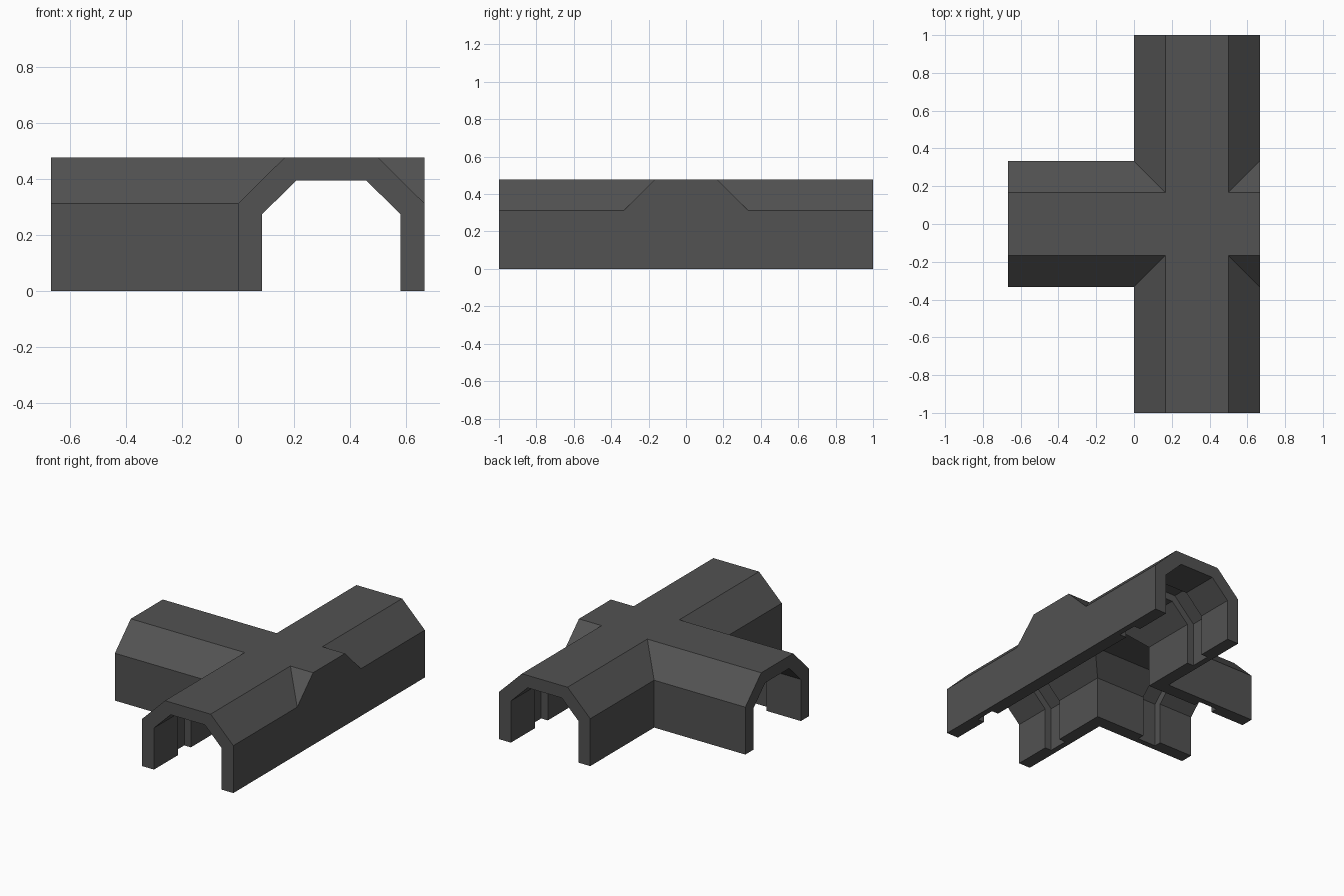
import bpy

if "Cube" in bpy.data.objects:
    bpy.data.objects.remove(bpy.data.objects["Cube"])

# Single dark grey material
grey = bpy.data.materials.new("dark_grey")
grey.diffuse_color = (0.085, 0.085, 0.085, 1)
grey.use_nodes = True
grey.node_tree.nodes["Principled BSDF"].inputs["Base Color"].default_value = grey.diffuse_color

CX = 0.333      # centre line of the long corridor
SIDE = 0.666    # outer width


def tunnel(name, axis, start, end, w, shoulder, top_w, top, base=0.0):
    """Chamfered arch profile extruded along x or y."""
    prof = [(-w, base), (w, base), (w, shoulder), (top_w, top),
            (-top_w, top), (-w, shoulder)]
    verts = []
    for t in (start, end):
        for u, z in prof:
            verts.append((t, u, z) if axis == "x" else (CX + u, t, z))
    n = len(prof)
    faces = [tuple(range(n)), tuple(range(2 * n - 1, n - 1, -1))]
    faces += [(i, i + n, (i + 1) % n + n, (i + 1) % n) for i in range(n)]
    me = bpy.data.meshes.new(name)
    me.from_pydata(verts, [], faces)
    ob = bpy.data.objects.new(name, me)
    bpy.context.collection.objects.link(ob)
    # consistent outward normals
    bpy.context.view_layer.objects.active = ob
    ob.select_set(True)
    bpy.ops.object.mode_set(mode="EDIT")
    bpy.ops.mesh.select_all(action="SELECT")
    bpy.ops.mesh.normals_make_consistent(inside=False)
    bpy.ops.object.mode_set(mode="OBJECT")
    ob.select_set(False)
    me.materials.append(grey)
    return ob


def boolean(target, other, operation):
    mod = target.modifiers.new(operation, "BOOLEAN")
    mod.operation = operation
    mod.solver = "EXACT"
    mod.object = other
    bpy.context.view_layer.objects.active = target
    bpy.ops.object.modifier_apply(modifier=mod.name)
    bpy.data.objects.remove(other)


OUTER = (SIDE / 2, 0.313, 0.167, 0.477)
INNER = (0.247, 0.275, 0.125, 0.395, -0.1)
GROOVE = (0.295, 0.295, 0.146, 0.442, -0.1)

# Outer shell: long corridor crossed by the side branch
shell = tunnel("corridor_junction", "y", -1, 1, *OUTER)
boolean(shell, tunnel("branch", "x", -SIDE - 0.001, SIDE, *OUTER), "UNION")

# Hollow passages
boolean(shell, tunnel("main_passage", "y", -1.1, 1.1, *INNER), "DIFFERENCE")
boolean(shell, tunnel("side_passage", "x", -0.8, CX + 0.247, *INNER), "DIFFERENCE")

# Recessed band running round the inside of each arm
for axis, a, b in (("y", -0.75, -0.615), ("y", 0.615, 0.75), ("x", -0.417, -0.282)):
    boolean(shell, tunnel("groove", axis, a, b, *GROOVE), "DIFFERENCE")
